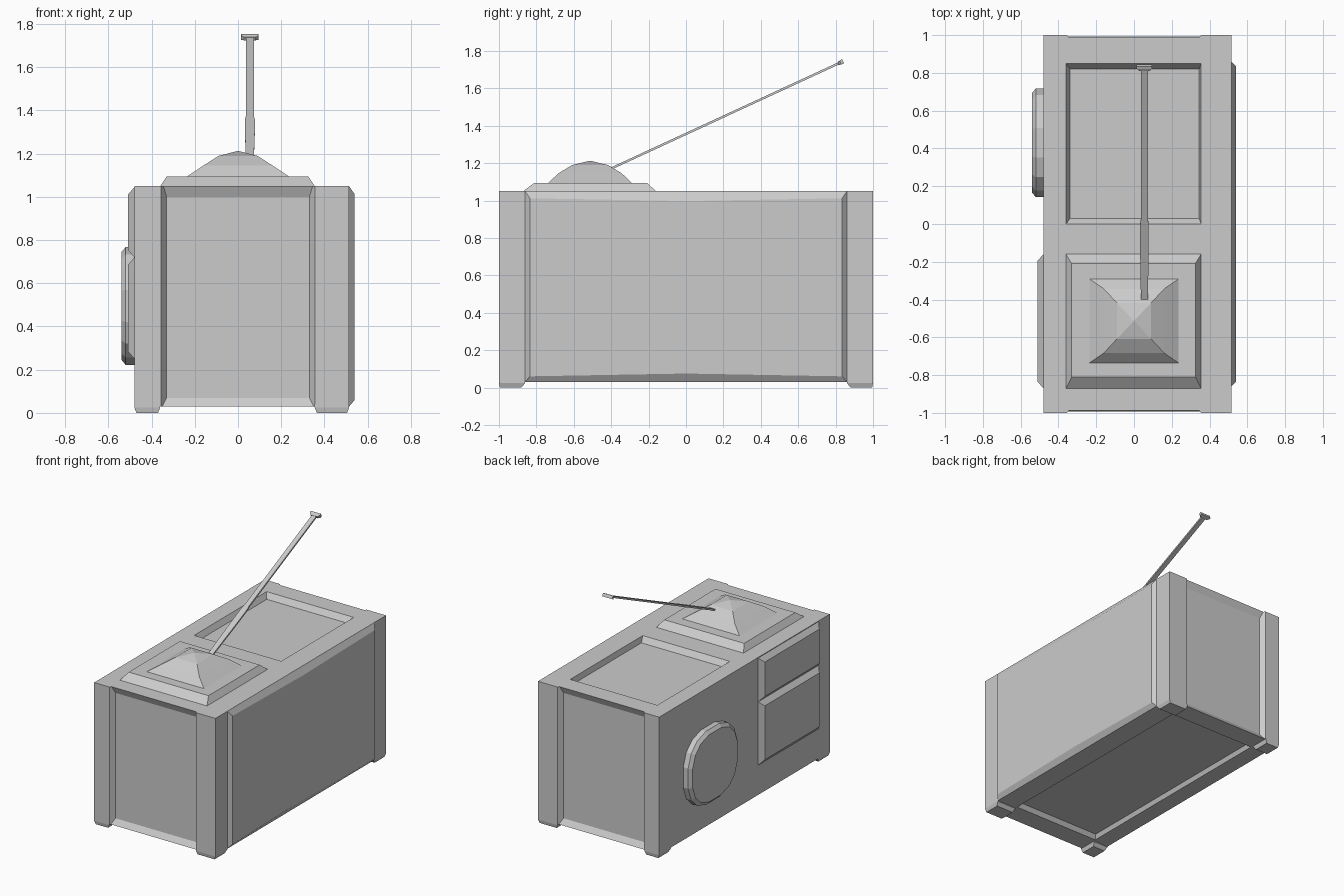
import bpy, bmesh, math
from mathutils import Vector

if "Cube" in bpy.data.objects:
    bpy.data.objects.remove(bpy.data.objects["Cube"])


def loft(name, rings):
    """Closed solid skinned through rings with equal point counts."""
    bm = bmesh.new()
    vs = [[bm.verts.new(p) for p in r] for r in rings]
    n = len(rings[0])
    for a, b in zip(vs, vs[1:]):
        for i in range(n):
            j = (i + 1) % n
            bm.faces.new((a[i], a[j], b[j], b[i]))
    bm.faces.new(vs[0])
    bm.faces.new(vs[-1])
    bmesh.ops.remove_doubles(bm, verts=bm.verts, dist=1e-5)
    bmesh.ops.recalc_face_normals(bm, faces=bm.faces)
    me = bpy.data.meshes.new(name)
    bm.to_mesh(me)
    bm.free()
    ob = bpy.data.objects.new(name, me)
    bpy.context.collection.objects.link(ob)
    return ob


def place(axis, w, u, v):
    """Point at level w along an axis, u and v in the remaining axes."""
    p = [u, v]
    p.insert("xyz".index(axis), w)
    return tuple(p)


def rect(axis, w, u0, u1, v0, v1):
    return [place(axis, w, u, v) for u, v in ((u0, v0), (u1, v0), (u1, v1), (u0, v1))]


def cut(target, cutter):
    cutter.hide_render = True
    m = target.modifiers.new("recess", 'BOOLEAN')
    m.operation = 'DIFFERENCE'
    m.solver = 'EXACT'
    m.object = cutter
    bpy.context.view_layer.objects.active = target
    bpy.ops.object.modifier_apply(modifier=m.name)
    bpy.data.objects.remove(cutter)


# Main housing
L, R, TOP, SILL = -0.48, 0.515, 1.05, 0.03
body = loft("housing", [rect('z', SILL, L, R, -1, 1), rect('z', TOP, L, R, -1, 1)])

# Recessed end panels, top bay and underside
for s in (-1, 1):
    cut(body, loft("end_cutter", [
        rect('y', s * 0.965, -0.33, 0.33, 0.07, 1.0),
        rect('y', s * 1.02, -0.37, 0.37, -0.01, 1.125)]))
cut(body, loft("top_cutter", [
    rect('z', 1.01, -0.338, 0.345, 0.03, 0.82),
    rect('z', 1.05, -0.36, 0.355, 0.0, 0.85),
    rect('z', 1.10, -0.36, 0.355, 0.0, 0.85)]))
cut(body, loft("bottom_cutter", [
    rect('z', 0.06, -0.34, 0.34, -0.82, 0.82),
    rect('z', 0.02, -0.36, 0.36, -0.85, 0.85)]))

# Corner feet
for sy in (-1, 1):
    for side, x0, x1 in (("left", L, -0.36), ("right", 0.355, R)):
        end = "front" if sy < 0 else "back"
        loft(f"{end}_{side}_foot", [
            rect('z', 0, x0 + 0.01, x1 - 0.01, sy * 0.88, sy * 0.995),
            rect('z', 0.025, x0, x1, sy * 0.86, sy * 1.0),
            rect('z', 0.04, x0, x1, sy * 0.86, sy * 1.0)])

# Raised right side panel, its top and bottom edges bowed inwards
def side_ring(x, e, lo, hi, bow):
    return [(x, -e, lo), (x, 0, lo + bow), (x, e, lo),
            (x, e, hi), (x, 0, hi - bow), (x, -e, hi)]

loft("right_side_panel", [side_ring(0.50, 0.86, 0.03, 1.049, 0),
                          side_ring(R, 0.86, 0.03, 1.049, 0),
                          side_ring(0.54, 0.835, 0.06, 1.012, 0.015)])

# Left hatches
for name, z0, z1 in (("upper_left_hatch", 0.72, 1.045), ("lower_left_hatch", 0.25, 0.72)):
    loft(name, [rect('x', L + 0.01, -0.87, -0.16, z0, z1),
                rect('x', L, -0.87, -0.16, z0, z1),
                rect('x', -0.51, -0.835, -0.195, z0 + 0.035, z1 - 0.035)])

# Rounded left door
def oval(x, ry, rz, n=16):
    pts = []
    for i in range(n):
        a = 2 * math.pi * (i + 0.5) / n
        c, s = math.cos(a), math.sin(a)
        pts.append((x, 0.43 + ry * math.copysign(abs(c) ** 0.8, c),
                    0.495 + rz * math.copysign(abs(s) ** 0.8, s)))
    return pts

loft("left_round_door", [oval(-0.47, 0.292, 0.277), oval(-0.52, 0.292, 0.277),
                         oval(-0.54, 0.268, 0.253)])

# Turret step and faceted dome
loft("turret_step", [rect('z', 1.04, -0.36, 0.355, -0.87, -0.16),
                     rect('z', 1.05, -0.36, 0.355, -0.87, -0.16),
                     rect('z', 1.095, -0.33, 0.325, -0.81, -0.21)])

def dome_ring(z, hx, hy):
    return rect('z', z, -hx, hx, -0.513 - hy, -0.513 + hy)

loft("turret_dome", [dome_ring(1.085, 0.235, 0.222), dome_ring(1.095, 0.235, 0.222),
                     dome_ring(1.145, 0.16, 0.17), dome_ring(1.19, 0.09, 0.095),
                     dome_ring(1.212, 0.004, 0.004)])

# Slanted rod with a wider tip
start, end = Vector((0.055, -0.42, 1.162)), Vector((0.055, 0.835, 1.742))
d = (end - start).normalized()
up = Vector((1, 0, 0)).cross(d)

def rod_ring(t, w, h):
    p = start + (end - start) * t
    return [p + Vector((sx * w, 0, 0)) + up * sz * h
            for sx, sz in ((-1, -1), (1, -1), (1, 1), (-1, 1))]

loft("rod", [rod_ring(0, 0.018, 0.006), rod_ring(0.24, 0.023, 0.006),
             rod_ring(0.33, 0.023, 0.006), rod_ring(0.36, 0.018, 0.006),
             rod_ring(0.99, 0.018, 0.006)])
loft("rod_tip", [rod_ring(0.983, 0.027, 0.008), rod_ring(0.993, 0.041, 0.012),
                 rod_ring(1.004, 0.041, 0.012)])
